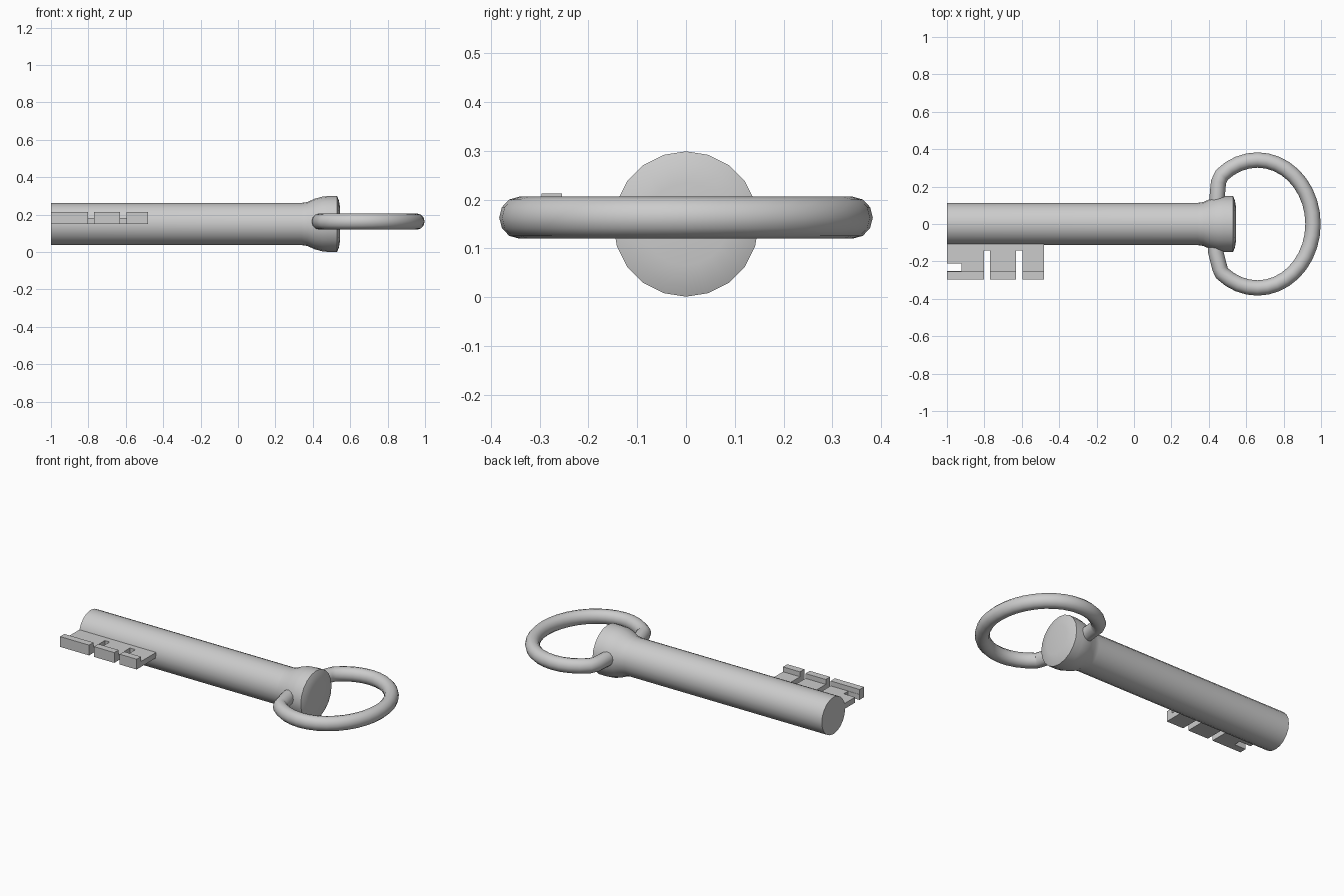
import bpy, bmesh, math

if "Cube" in bpy.data.objects:
    bpy.data.objects.remove(bpy.data.objects["Cube"])

CZ = 0.15      # height of the shaft axis
SIDES = 20


def finish(name, bm, smooth=True):
    bmesh.ops.recalc_face_normals(bm, faces=bm.faces[:])
    mesh = bpy.data.meshes.new(name)
    bm.to_mesh(mesh)
    bm.free()
    ob = bpy.data.objects.new(name, mesh)
    bpy.context.collection.objects.link(ob)
    bpy.ops.object.select_all(action='DESELECT')
    ob.select_set(True)
    bpy.context.view_layer.objects.active = ob
    if smooth:
        bpy.ops.object.shade_smooth_by_angle(angle=math.radians(40))
    return ob


def loft(bm, rings, closed=True):
    """Skin successive vertex rings and cap both ends."""
    n = len(rings[0])
    loops = [[bm.verts.new(p) for p in r] for r in rings]
    for a, b in zip(loops, loops[1:]):
        for i in range(n):
            j = (i + 1) % n
            bm.faces.new((a[i], a[j], b[j], b[i]))
    bm.faces.new(loops[0])
    bm.faces.new(loops[-1])


def circle(t, i, n):
    a = math.tau * i / n + t
    return math.cos(a), math.sin(a)


# shaft with flared collar, turned around the x axis
profile = [(-1, .113), (.34, .113), (.37, .117), (.41, .135), (.45, .146),
           (.48, .149), (.53, .149), (.54, .125), (.546, .085)]
bm = bmesh.new()
rings = []
for x, r in profile:
    pts = [circle(0, i, SIDES) for i in range(SIDES)]
    rings.append([(x, r * c, CZ + r * s) for c, s in pts])
loft(bm, rings)
finish("shaft_and_collar", bm)

# oval bow ring, swept along an open path whose ends sink into the collar
half = [(.66 + .297 * math.cos(math.radians(a)), .342 * math.sin(math.radians(a)))
        for a in range(0, 131, 10)]
upper = half + [(.452, .225), (.444, .14), (.45, .05)]
lower = half + [(.46, .24), (.437, .15), (.43, .05)]
path = [(x, -y) for x, y in reversed(lower)] + upper[1:]
bm = bmesh.new()
rings = []
for k, (x, y) in enumerate(path):
    x0, y0 = path[max(k - 1, 0)]
    x1, y1 = path[min(k + 1, len(path) - 1)]
    d = math.hypot(x1 - x0, y1 - y0)
    nx, ny = (y1 - y0) / d, -(x1 - x0) / d
    pts = [circle(0, i, 12) for i in range(12)]
    rings.append([(x + nx * .041 * c, y + ny * .041 * c, .163 + .043 * s)
                  for c, s in pts])
loft(bm, rings)
finish("bow_ring", bm)


# key bit: notched flat web plus a raised lip on each tooth
def slab(bm, outline, z0, z1):
    loft(bm, [[(x, y, z) for x, y in outline] for z in (z0, z1)])


Y = -.296
teeth = [(-1, -.803), (-.77, -.632), (-.595, -.48)]
outline = [(-1, -.08), (-.48, -.08)]
for x0, x1 in reversed(teeth):
    outline += [(x1, -.143), (x1, Y), (x0, Y), (x0, -.143)]
outline.remove((-.48, -.143))
outline.pop()
outline += [(-1, -.252), (-.923, -.252), (-.923, -.21), (-1, -.21)]
bm = bmesh.new()
slab(bm, outline, .15, .183)
finish("bit_web", bm, False)

bm = bmesh.new()
for x0, x1 in teeth:
    slab(bm, [(x0, Y), (x1, Y), (x1, -.254), (x0, -.254)], .183, .213)
finish("bit_lips", bm, False)
